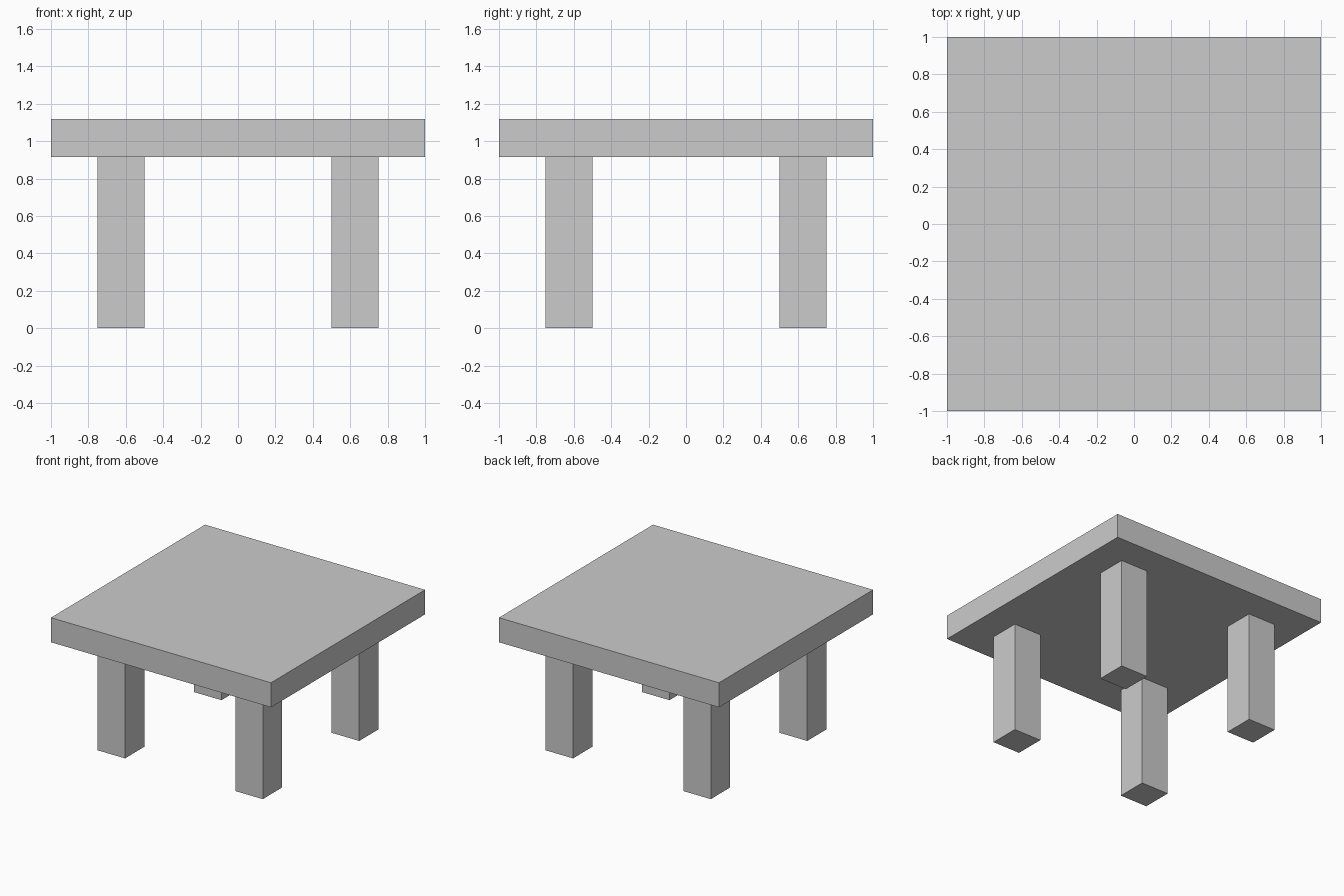
import bpy

if "Cube" in bpy.data.objects:
    bpy.data.objects.remove(bpy.data.objects["Cube"])

LEG_HEIGHT = 0.916
TOP_THICKNESS = 0.202


def box(name, centre, size):
    bpy.ops.mesh.primitive_cube_add(size=1, location=centre)
    obj = bpy.context.object
    obj.name = name
    obj.scale = size
    bpy.ops.object.transform_apply(location=False, rotation=False, scale=True)
    return obj


# Square slab top
box("table_top", (0, 0, LEG_HEIGHT + TOP_THICKNESS / 2), (2, 2, TOP_THICKNESS))

# Four square legs, inset from the corners
for y_name, y in (("front", -0.626), ("back", 0.626)):
    for x_name, x in (("left", -0.626), ("right", 0.626)):
        box(f"{y_name}_{x_name}_leg", (x, y, LEG_HEIGHT / 2), (0.25, 0.25, LEG_HEIGHT))
